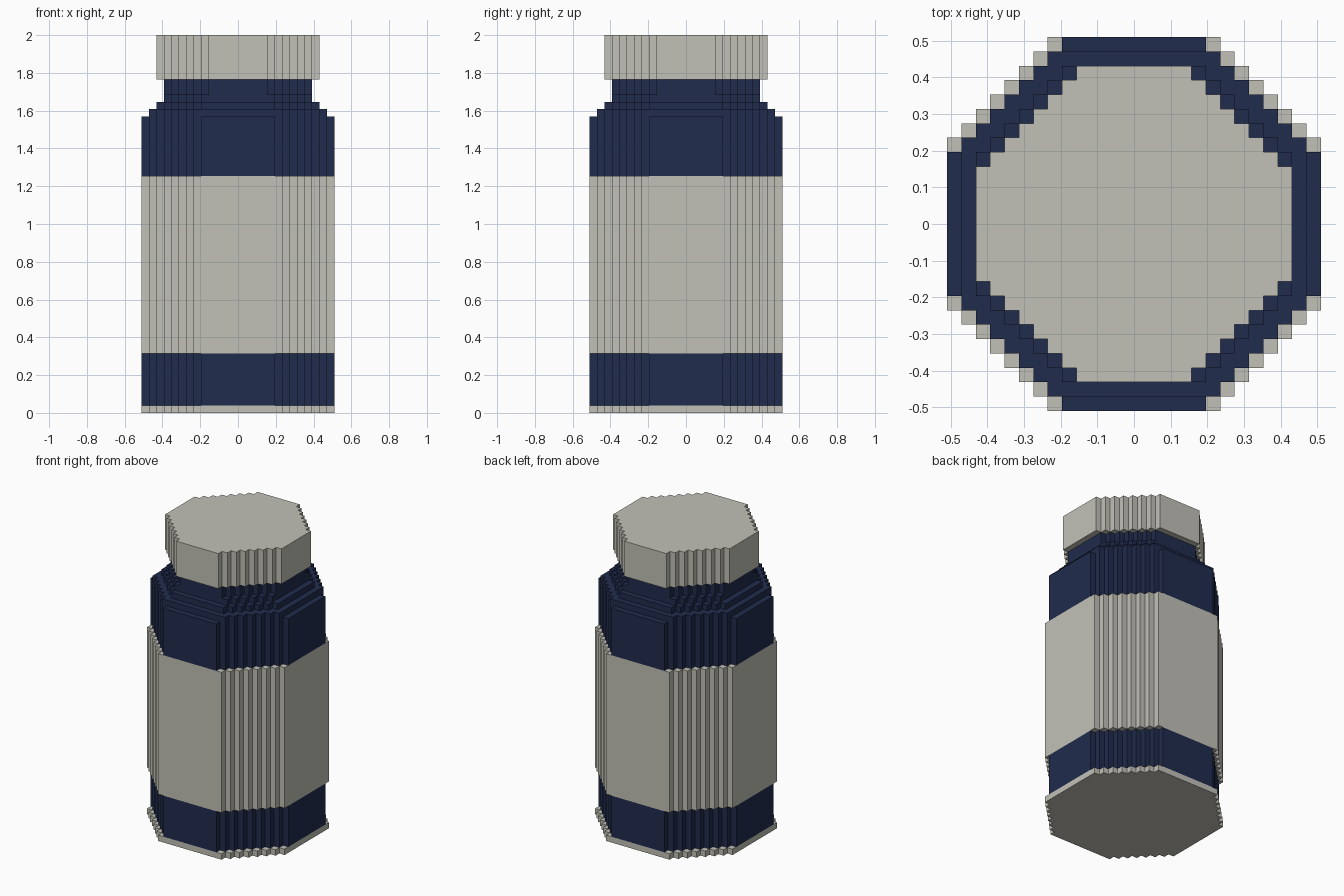
import bpy
import bmesh

if "Cube" in bpy.data.objects:
    bpy.data.objects.remove(bpy.data.objects["Cube"], do_unlink=True)

U = 2 / 51  # size of one block


def make_material(name, color):
    mat = bpy.data.materials.new(name)
    mat.use_nodes = True
    mat.diffuse_color = color
    bsdf = mat.node_tree.nodes["Principled BSDF"]
    bsdf.inputs["Base Color"].default_value = color
    bsdf.inputs["Roughness"].default_value = 0.8
    return mat


cream = make_material("warm grey", (0.54, 0.535, 0.475, 1))
navy = make_material("navy blue", (0.015, 0.025, 0.075, 1))


def stepped_octagon(half, flat):
    """Outline in blocks: four flat sides joined by one-block staircases."""
    quarter = [(half, flat)]
    x, y = half, flat
    while x > flat:
        x -= 1
        quarter.append((x, y))
        if x > flat:
            y += 1
            quarter.append((x, y))
        else:
            break
    # finish the staircase on the adjoining flat side
    quarter[-1] = (flat, half) if y == half else quarter[-1]
    points = []
    for _ in range(4):
        points += quarter
        quarter = [(-b, a) for a, b in quarter]
    return points


def staircase(half, flat):
    """Quarter runs from (half, flat) to (flat, half) in unit steps."""
    quarter = [(half, flat)]
    for i in range(half - flat):
        quarter.append((half - i - 1, flat + i))
        quarter.append((half - i - 1, flat + i + 1))
    points = []
    for _ in range(4):
        points += quarter
        quarter = [(-b, a) for a, b in quarter]
    return points


def tier(name, half, flat, bottom, top, mat):
    bm = bmesh.new()
    ring = [bm.verts.new((x * U, y * U, bottom * U)) for x, y in staircase(half, flat)]
    base = bm.faces.new(ring)
    grown = bmesh.ops.extrude_face_region(bm, geom=[base], use_keep_orig=True)
    verts = [v for v in grown["geom"] if isinstance(v, bmesh.types.BMVert)]
    bmesh.ops.translate(bm, verts=verts, vec=(0, 0, (top - bottom) * U))
    bmesh.ops.recalc_face_normals(bm, faces=bm.faces)
    mesh = bpy.data.meshes.new(name)
    bm.to_mesh(mesh)
    bm.free()
    mesh.materials.append(mat)
    obj = bpy.data.objects.new(name, mesh)
    bpy.context.collection.objects.link(obj)


# Bottle from the foot upwards: half width, half flat side, bottom, top
tier("foot_rim", 13, 6, 0, 1, cream)
tier("lower_body", 13, 5, 1, 8, navy)
tier("label_band", 13, 6, 8, 32, cream)
tier("upper_body", 13, 5, 32, 40, navy)

# Shoulder steps and neck
tier("shoulder_low", 12, 6, 40, 41, navy)
tier("shoulder_high", 11, 5, 41, 42, navy)
tier("neck_base", 10, 5, 42, 43, navy)
tier("neck", 10, 4, 43, 45, navy)

# Lid
tier("cap", 11, 4, 45, 51, cream)
